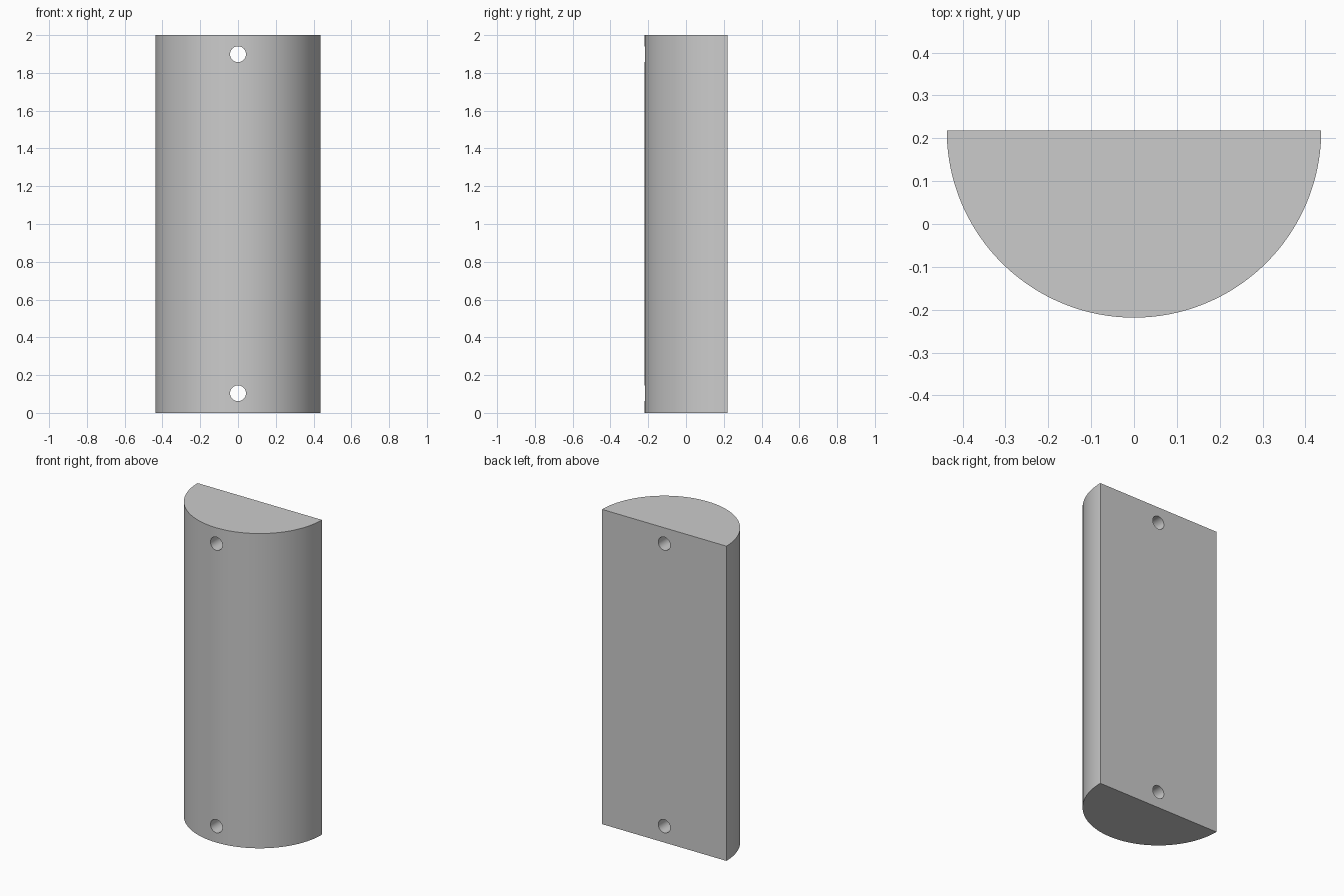
import bpy, bmesh
from math import pi, cos, sin

if "Cube" in bpy.data.objects:
    bpy.data.objects.remove(bpy.data.objects["Cube"])

R = 0.437          # radius of the half-round section
HEIGHT = 2.0
HOLE_R = 0.042
SEGMENTS = 96

# Half-round bar: semicircle profile, flat side to the back, extruded upward
bm = bmesh.new()
arc = [pi + pi * i / SEGMENTS for i in range(SEGMENTS + 1)]
base = bm.faces.new([bm.verts.new((R * cos(a), R / 2 + R * sin(a), 0)) for a in arc])
top = bmesh.ops.extrude_face_region(bm, geom=[base], use_keep_orig=True)["geom"]
bmesh.ops.translate(bm, vec=(0, 0, HEIGHT),
                    verts=[g for g in top if isinstance(g, bmesh.types.BMVert)])
bmesh.ops.recalc_face_normals(bm, faces=bm.faces)
mesh = bpy.data.meshes.new("half_round_bar")
bm.to_mesh(mesh)
bm.free()
bar = bpy.data.objects.new("half_round_bar", mesh)
bpy.context.collection.objects.link(bar)
bpy.context.view_layer.objects.active = bar


# Screw hole drilled front to back
def drill(z):
    bpy.ops.mesh.primitive_cylinder_add(vertices=48, radius=HOLE_R, depth=1,
                                        location=(0, 0, z), rotation=(pi / 2, 0, 0))
    cutter = bpy.context.object
    cutter.name = "hole_cutter"
    cutter.hide_render = True
    mod = bar.modifiers.new("screw_hole", "BOOLEAN")
    mod.operation, mod.solver, mod.object = "DIFFERENCE", "EXACT", cutter
    bpy.context.view_layer.objects.active = bar
    bpy.ops.object.modifier_apply(modifier=mod.name)
    bpy.data.objects.remove(cutter)


for z in (0.104, 1.899):
    drill(z)

# Smooth curved walls, crisp edges
bpy.ops.object.select_all(action="DESELECT")
bar.select_set(True)
bpy.context.view_layer.objects.active = bar
bpy.ops.object.shade_smooth_by_angle(angle=pi / 6)
